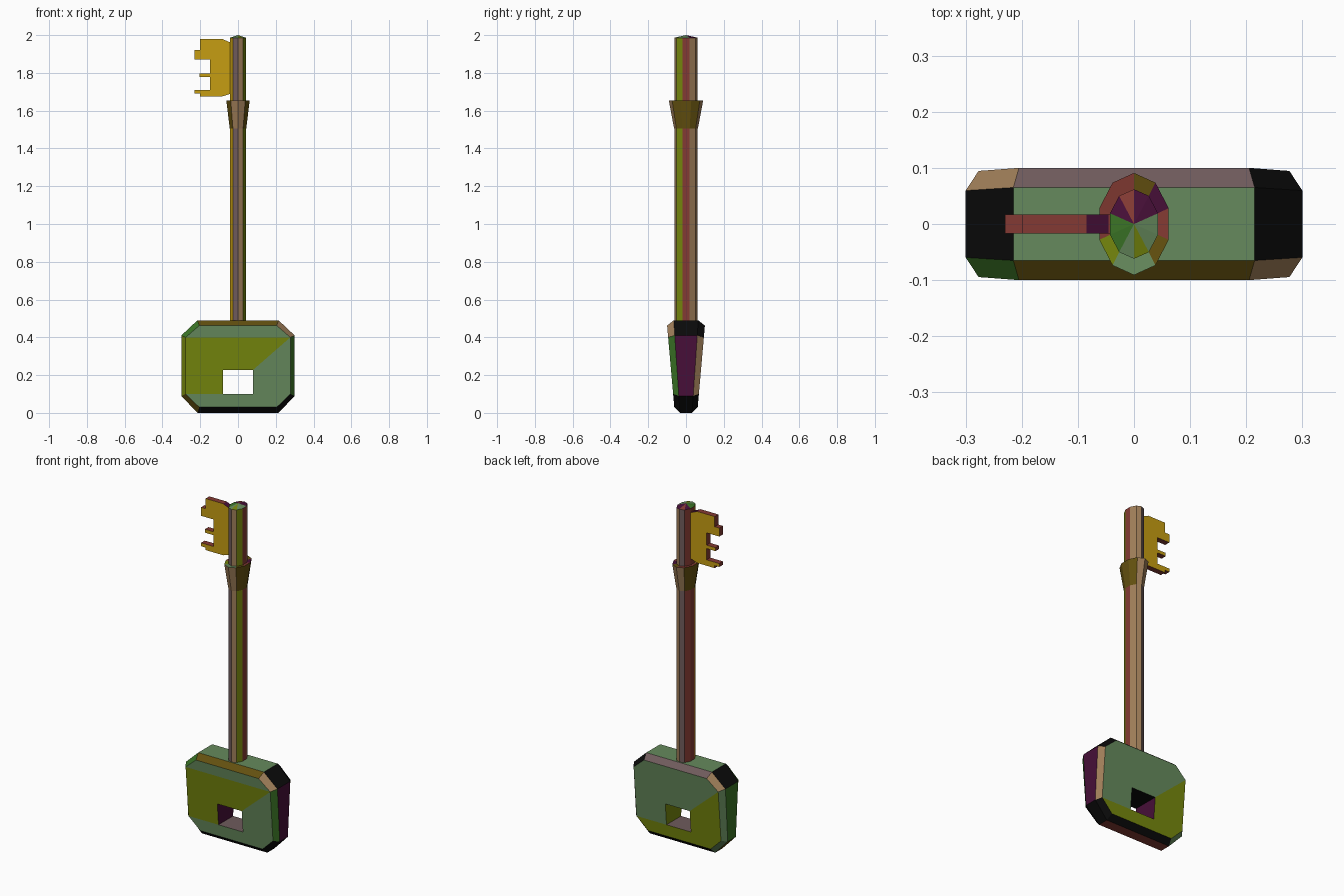
import bpy, bmesh, math

if "Cube" in bpy.data.objects:
    bpy.data.objects.remove(bpy.data.objects["Cube"])

PALETTE = {
    "gold": "c69e12", "olive": "76870d", "sage": "668a5d", "black": "0b0b0b",
    "dark_brown": "63500f", "mauve": "6f5b5c", "tan": "9e7d58",
    "red": "843a33", "purple": "470f38", "green": "3b7426",
}
NAMES = list(PALETTE)


def linear(h):
    out = []
    for i in (0, 2, 4):
        c = int(h[i:i + 2], 16) / 255
        out.append(c / 12.92 if c <= 0.04045 else ((c + 0.055) / 1.055) ** 2.4)
    return (*out, 1.0)


MATS = []
for n, h in PALETTE.items():
    m = bpy.data.materials.new(n)
    m.diffuse_color = linear(h)
    m.use_nodes = True
    m.node_tree.nodes["Principled BSDF"].inputs["Base Color"].default_value = m.diffuse_color
    MATS.append(m)


def add_face(bm, verts, colour):
    f = bm.faces.new(verts)
    f.material_index = NAMES.index(colour)
    return f


def finish(bm, name):
    bmesh.ops.recalc_face_normals(bm, faces=bm.faces)
    me = bpy.data.meshes.new(name)
    bm.to_mesh(me)
    bm.free()
    for m in MATS:
        me.materials.append(m)
    ob = bpy.data.objects.new(name, me)
    bpy.context.collection.objects.link(ob)
    return ob


def ten_sided(name, rings, bands, tip=None, tip_colours=None):
    """Stack of oval ten-sided rings (rx, ry, z); one colour list per band."""
    bm = bmesh.new()
    loops = []
    for rx, ry, z in rings:
        angles = [math.radians(36 * k - 18) for k in range(10)]
        loops.append([bm.verts.new((rx * math.cos(a), ry * math.sin(a), z)) for a in angles])
    for lo, hi, cols in zip(loops, loops[1:], bands):
        for k in range(10):
            j = (k + 1) % 10
            add_face(bm, (lo[k], lo[j], hi[j], hi[k]), cols[k])
    if tip:
        top = bm.verts.new((0, 0, tip))
        for k in range(10):
            add_face(bm, (loops[-1][k], loops[-1][(k + 1) % 10], top), tip_colours[k])
    return finish(bm, name)


# Shaft with low pointed cap; faces listed from +x counter-clockwise
ten_sided("shaft", [(0.045, 0.062, 0.47), (0.045, 0.062, 1.986)],
          ["red tan tan mauve red red gold mauve tan olive".split()], 2.0,
          "sage purple purple red purple green green sage olive sage".split())

# Flared collar with flat top ring
ten_sided("collar", [(0.046, 0.063, 1.505), (0.065, 0.091, 1.655), (0.044, 0.061, 1.652)],
          ["dark_brown dark_brown tan tan dark_brown dark_brown dark_brown tan tan dark_brown".split(),
           "red purple dark_brown red red red olive sage sage dark_brown".split()])

# Key bit: toothed outline extruded in y
outline = [(-0.03, 1.96), (-0.045, 1.963), (-0.085, 1.98), (-0.2, 1.98), (-0.2, 1.92),
           (-0.23, 1.92), (-0.23, 1.87), (-0.147, 1.87), (-0.147, 1.797), (-0.205, 1.797),
           (-0.205, 1.777), (-0.147, 1.777), (-0.147, 1.71), (-0.23, 1.71), (-0.23, 1.69),
           (-0.2, 1.69), (-0.2, 1.675), (-0.085, 1.675), (-0.045, 1.688), (-0.03, 1.69)]
bm = bmesh.new()
front, back = [[bm.verts.new((x, y, z)) for x, z in outline] for y in (-0.017, 0.017)]
add_face(bm, front, "gold")
add_face(bm, back, "gold")
for i in range(len(outline)):
    j = (i + 1) % len(outline)
    add_face(bm, (front[i], front[j], back[j], back[i]), "purple" if i in (1, 17) else "red")
finish(bm, "key_bit")

# Handle: tapered, chamfered octagonal block with a square hole
OUTER = [(0.3, 0.09), (0.3, 0.41), (0.215, 0.49), (-0.215, 0.49),
         (-0.3, 0.41), (-0.3, 0.09), (-0.215, 0), (0.215, 0)]
INNER = [(0.277, 0.1), (0.277, 0.4), (0.205, 0.462), (-0.205, 0.462),
         (-0.277, 0.4), (-0.277, 0.1), (-0.205, 0.03), (0.205, 0.03)]
HOLE = [(0.08, 0.1), (0.08, 0.228), (-0.08, 0.228), (-0.08, 0.1)]


def rim_y(z):
    return 0.032 + 0.033 * z / 0.49


def plate_y(z):
    return 0.062 + 0.038 * (z - 0.03) / 0.432


bm = bmesh.new()
rims, holes = [], []
# bevel colours: right, top right, top, top left, left, bottom left, bottom, bottom right
sides = [
    (-1, "green tan dark_brown green olive dark_brown black black".split(),
     ("sage", "olive", "olive", "sage", "sage")),
    (1, "tan black mauve tan sage sage black black".split(),
     ("sage", "sage", "olive", "olive", "sage")),
]
for s, bevel, (c_top, c_upper, c_left, c_bottom, c_right) in sides:
    o = [bm.verts.new((x, s * rim_y(z), z)) for x, z in OUTER]
    n = [bm.verts.new((x, s * plate_y(z), z)) for x, z in INNER]
    h = [bm.verts.new((x, s * plate_y(z), z)) for x, z in HOLE]
    for i in range(8):
        j = (i + 1) % 8
        add_face(bm, (o[i], o[j], n[j], n[i]), bevel[i])
    add_face(bm, (n[1], n[2], n[3], n[4]), c_top)
    add_face(bm, (n[1], n[4], h[2], h[1]), c_upper)
    add_face(bm, (n[4], n[5], h[3], h[2]), c_left)
    add_face(bm, (n[5], n[6], n[7], n[0], h[0], h[3]), c_bottom)
    add_face(bm, (n[0], n[1], h[1], h[0]), c_right)
    rims.append(o)
    holes.append(h)
# outer rim and hole walls
rim_cols = "purple black sage black green dark_brown red black".split()
hole_cols = "olive black purple mauve".split()
for (a, b), cols in ((rims, rim_cols), (holes, hole_cols)):
    for i, c in enumerate(cols):
        j = (i + 1) % len(cols)
        add_face(bm, (a[i], a[j], b[j], b[i]), c)
finish(bm, "handle")
